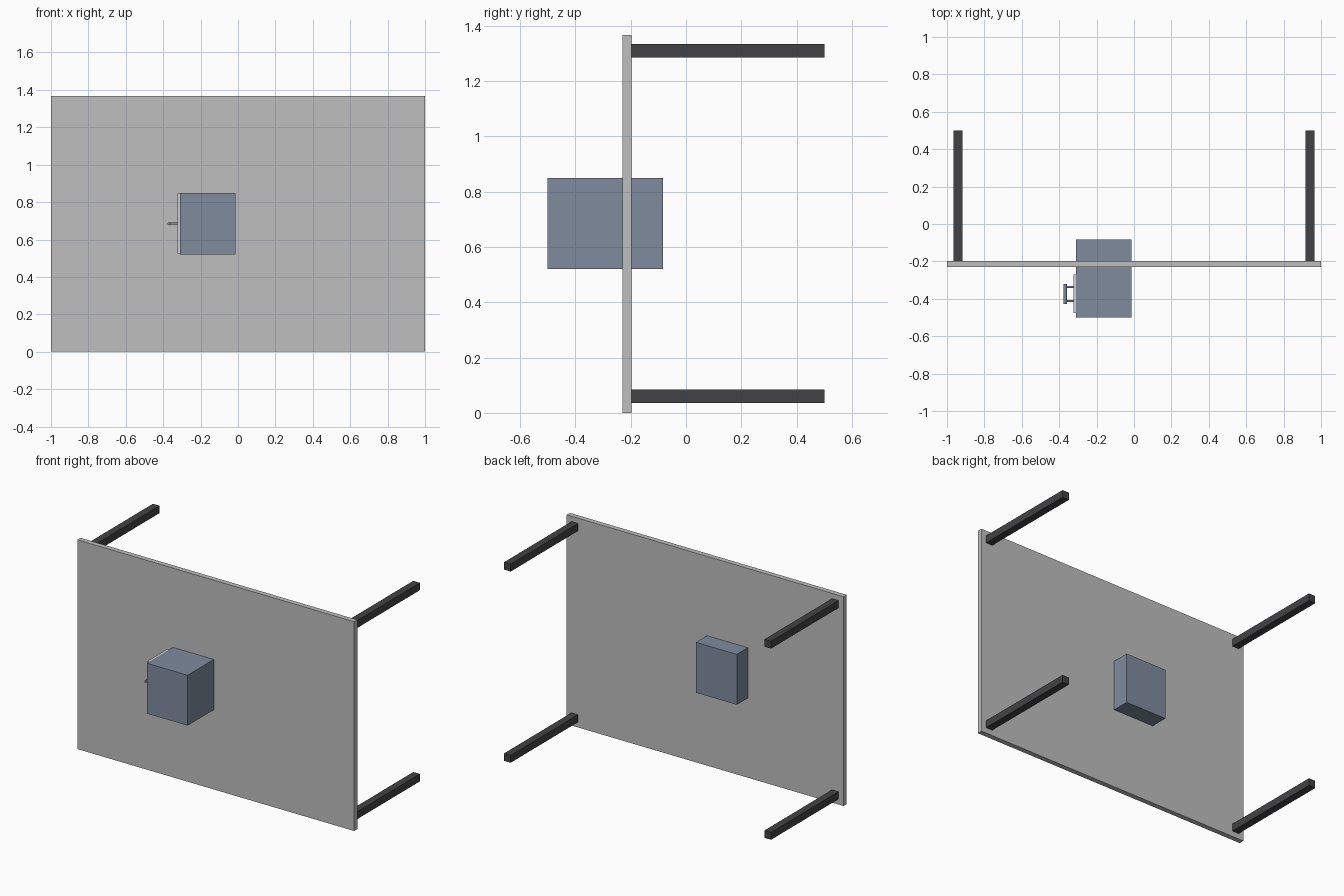
import bpy
from mathutils import Vector

cube = bpy.data.objects.get("Cube")
if cube:
    bpy.data.objects.remove(cube, do_unlink=True)


def material(name, r, g, b):
    m = bpy.data.materials.new(name)
    m.use_nodes = True
    m.diffuse_color = (r, g, b, 1)
    m.node_tree.nodes["Principled BSDF"].inputs["Base Color"].default_value = (r, g, b, 1)
    return m


grey = material("light grey", 0.52, 0.52, 0.52)
dark = material("charcoal", 0.055, 0.055, 0.06)
blue = material("slate blue", 0.21, 0.26, 0.34)
pale = material("pale grey", 0.62, 0.62, 0.62)
steel = material("steel", 0.21, 0.26, 0.34)


def box(name, low, high, mat):
    low, high = Vector(low), Vector(high)
    bpy.ops.mesh.primitive_cube_add(size=1, location=(low + high) / 2)
    ob = bpy.context.object
    ob.name = name
    ob.scale = high - low
    bpy.ops.object.transform_apply(location=False, rotation=False, scale=True)
    ob.data.materials.append(mat)
    return ob


def rod(name, start, end, radius, mat):
    start, end = Vector(start), Vector(end)
    axis = end - start
    bpy.ops.mesh.primitive_cylinder_add(
        vertices=16, radius=radius, depth=axis.length, location=(start + end) / 2,
        rotation=axis.to_track_quat("Z", "Y").to_euler())
    ob = bpy.context.object
    ob.name = name
    ob.data.materials.append(mat)
    bpy.ops.object.shade_smooth_by_angle()


# Upright panel
box("panel", (-1, -0.23, 0), (1, -0.197, 1.367), grey)

# Four legs reaching back from the corners
for side, x in (("right", -0.941), ("left", 0.941)):
    for level, z in (("lower", 0.06), ("upper", 1.309)):
        box(f"{level}_{side}_leg", (x - 0.024, -0.197, z - 0.024),
            (x + 0.024, 0.5, z + 0.024), dark)

# Cabinet passing through the panel
box("cabinet", (-0.309, -0.5, 0.52), (-0.014, -0.083, 0.849), blue)

# Door plate and its pull handle on the cabinet side
box("door", (-0.323, -0.475, 0.525), (-0.309, -0.27, 0.849), pale)
for label, y in (("front", -0.412), ("rear", -0.337)):
    rod(f"{label}_handle_post", (-0.323, y, 0.685), (-0.368, y, 0.685), 0.006, steel)
rod("handle_grip", (-0.368, -0.428, 0.685), (-0.368, -0.322, 0.685), 0.009, steel)
